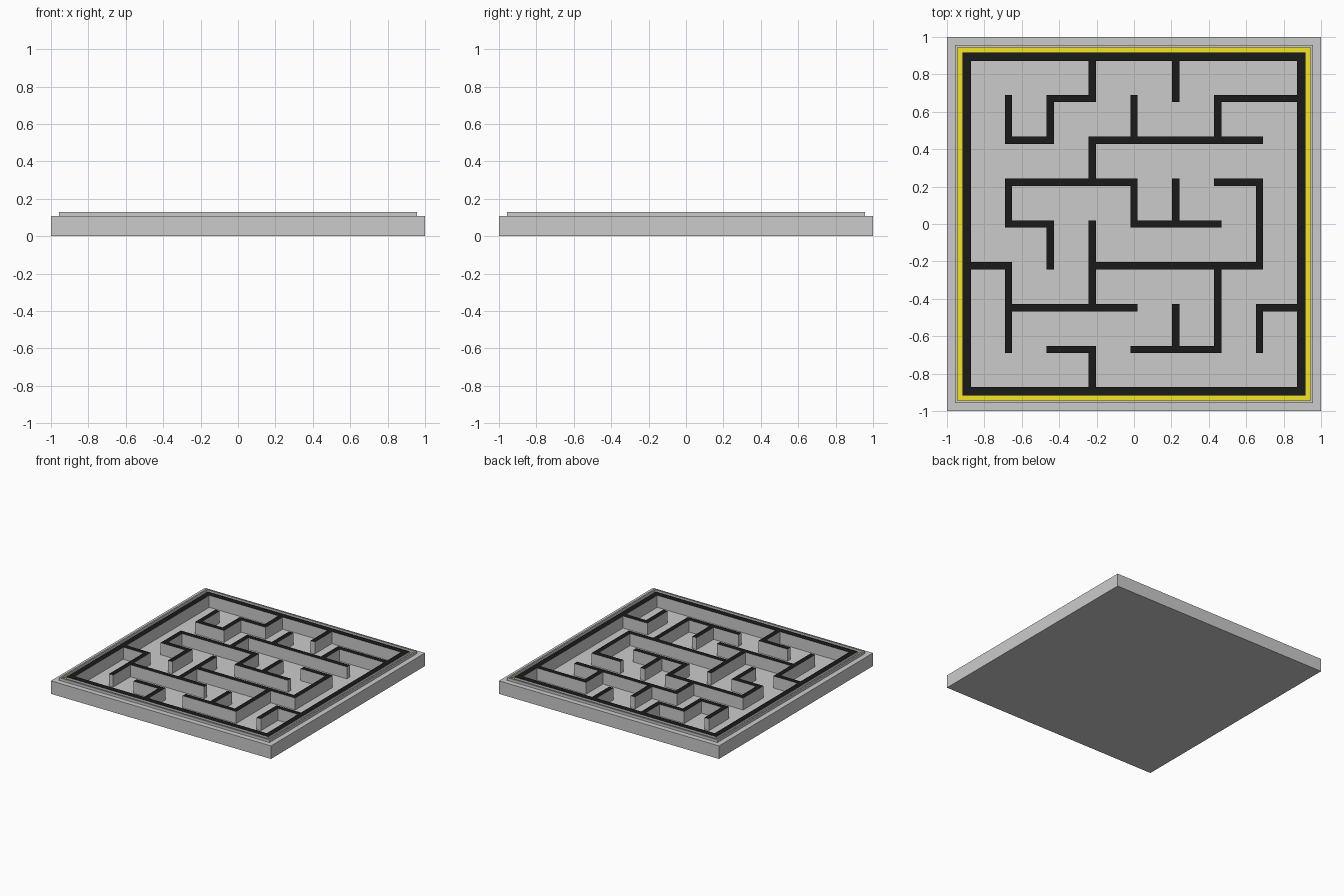
import bpy, bmesh

if "Cube" in bpy.data.objects:
    bpy.data.objects.remove(bpy.data.objects["Cube"])

PITCH, HALF = 0.2235, 0.0195       # wall grid spacing, wall half thickness
OUTER, INNER = 0.917, 0.872        # faces of the boundary wall
STEP, TOP, FLOOR = 0.107, 0.1285, 0.03


def material(name, rgb):
    m = bpy.data.materials.new(name)
    m.diffuse_color = (*rgb, 1)
    m.use_nodes = True
    m.node_tree.nodes["Principled BSDF"].inputs["Base Color"].default_value = m.diffuse_color
    return m


grey = material("grey", (0.8, 0.8, 0.8))
black = material("black", (0.01, 0.01, 0.01))
yellow = material("yellow", (0.9, 0.78, 0.02))


def finish(name, bm, mats):
    bmesh.ops.remove_doubles(bm, verts=bm.verts, dist=1e-5)
    me = bpy.data.meshes.new(name)
    bm.to_mesh(me)
    bm.free()
    for m in mats:
        me.materials.append(m)
    ob = bpy.data.objects.new(name, me)
    bpy.context.collection.objects.link(ob)
    return ob


# Tray: square rings stepped up from the base, over the lip and into the groove
profile = [(1, 0), (1, STEP), (0.957, STEP), (0.957, TOP), (0.945, TOP),
           (0.945, STEP), (OUTER, STEP), (OUTER, TOP)]
bm = bmesh.new()
rings = [[bm.verts.new((sx * r, sy * r, z)) for sx, sy in
          ((-1, -1), (1, -1), (1, 1), (-1, 1))] for r, z in profile]
bm.faces.new(rings[0][::-1])
for n, (a, b) in enumerate(zip(rings, rings[1:])):
    for k in range(4):
        f = bm.faces.new((a[k], a[(k + 1) % 4], b[(k + 1) % 4], b[k]))
        f.material_index = 1 if n == 5 else 0      # groove bottom
finish("tray", bm, (grey, yellow))

# Maze walls as runs between grid lines -4..4: (x1, y1, x2, y2)
runs = [
    (-4, -4, 4, -4), (-4, 4, 4, 4), (-4, -4, -4, 4), (4, -4, 4, 4),
    (-1, 3, -1, 4), (-2, 3, -1, 3), (-2, 2, -2, 3), (-3, 2, -2, 2),
    (-3, 2, -3, 3), (1, 3, 1, 4), (0, 2, 0, 3), (2, 2, 2, 3),
    (2, 3, 4, 3), (-1, 2, 3, 2), (-1, 1, -1, 2), (-3, 1, 0, 1),
    (-3, 0, -3, 1), (-3, 0, -2, 0), (-2, -1, -2, 0), (0, 0, 0, 1),
    (0, 0, 2, 0), (1, 0, 1, 1), (2, 1, 3, 1), (3, -1, 3, 1),
    (-1, -1, 3, -1), (-1, -2, -1, 0), (-4, -1, -3, -1), (-3, -3, -3, -1),
    (-3, -2, 0, -2), (2, -3, 2, -1), (0, -3, 2, -3), (1, -3, 1, -2),
    (3, -2, 4, -2), (3, -3, 3, -2), (-2, -3, -1, -3), (-1, -4, -1, -3),
]
# Even tiles are grid lines (wall thickness), odd tiles are passages
solid = {(i, j) for x1, y1, x2, y2 in runs
         for i in range(2 * x1 + 8, 2 * x2 + 9)
         for j in range(2 * y1 + 8, 2 * y2 + 9)}
cuts = [-OUTER, -INNER]
for n in range(-3, 4):
    cuts += [n * PITCH - HALF, n * PITCH + HALF]
cuts += [INNER, OUTER]

# Maze: black wall tops, grey floor, grey sides where a wall meets a passage
bm = bmesh.new()


def quad(points, mat=0):
    bm.faces.new([bm.verts.new(p) for p in points]).material_index = mat


for i in range(17):
    for j in range(17):
        x0, x1, y0, y1 = cuts[i], cuts[i + 1], cuts[j], cuts[j + 1]
        loop = [(x0, y0), (x1, y0), (x1, y1), (x0, y1)]
        wall = (i, j) in solid
        quad([(x, y, TOP if wall else FLOOR) for x, y in loop], int(wall))
        if not wall:
            continue
        for k, (di, dj) in enumerate(((0, -1), (1, 0), (0, 1), (-1, 0))):
            ni, nj = i + di, j + dj
            if 0 <= ni < 17 and 0 <= nj < 17 and (ni, nj) not in solid:
                p, q = loop[k], loop[(k + 1) % 4]
                quad([(*p, FLOOR), (*q, FLOOR), (*q, TOP), (*p, TOP)])
bmesh.ops.remove_doubles(bm, verts=bm.verts, dist=1e-5)
bmesh.ops.dissolve_limit(bm, angle_limit=0.01, verts=bm.verts, edges=bm.edges,
                         delimit={'MATERIAL'})
finish("maze", bm, (grey, black))
